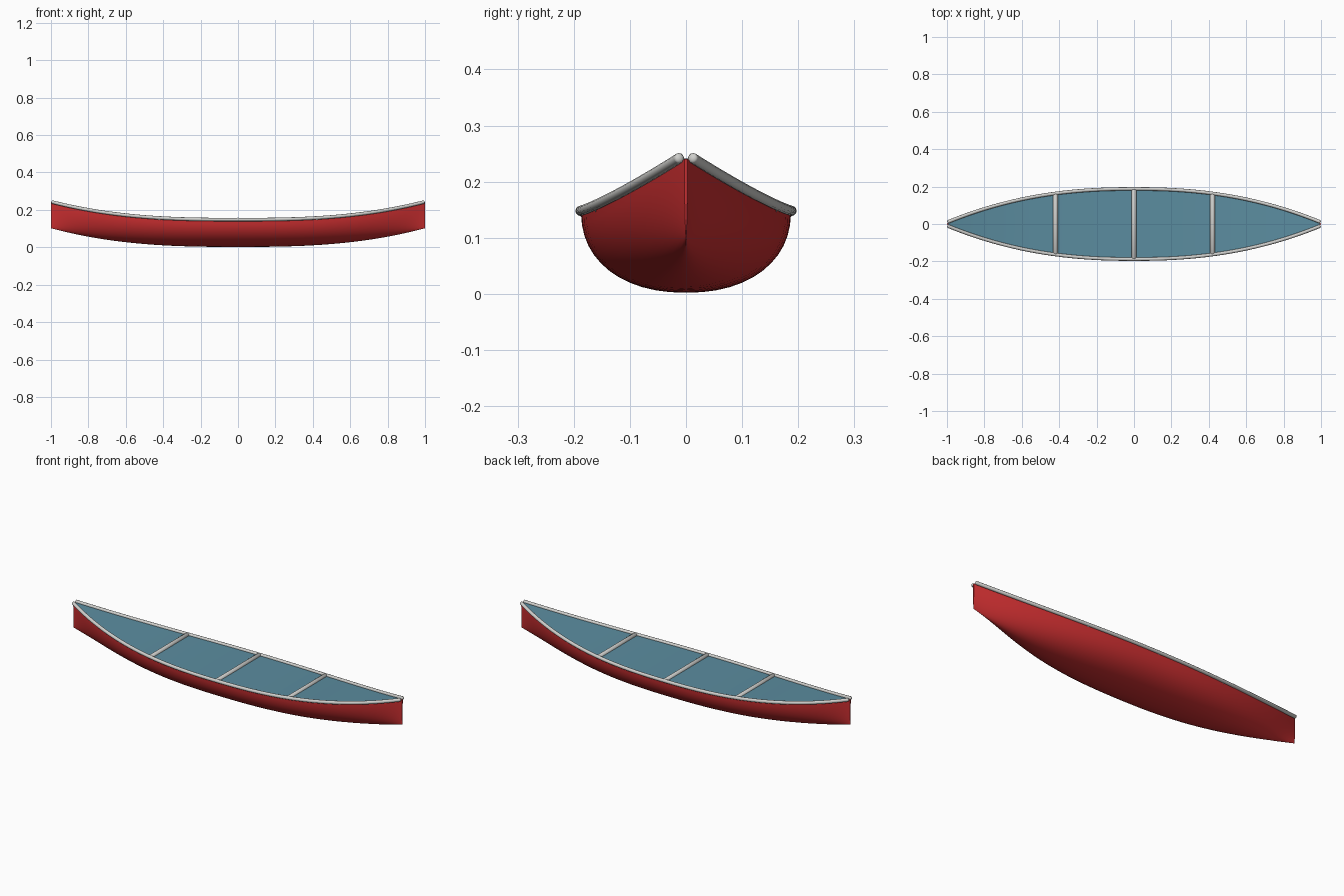
import bpy, bmesh, math
from mathutils import Vector

if "Cube" in bpy.data.objects:
    bpy.data.objects.remove(bpy.data.objects["Cube"])


def material(name, rgb):
    m = bpy.data.materials.new(name)
    m.diffuse_color = (*rgb, 1)
    m.use_nodes = True
    m.node_tree.nodes["Principled BSDF"].inputs["Base Color"].default_value = m.diffuse_color
    return m


RED = material("hull red", (0.6, 0.028, 0.03))
BLUE = material("inside blue", (0.105, 0.265, 0.35))
GREY = material("trim grey", (0.62, 0.62, 0.6))

STATIONS = [-math.cos(math.pi * i / 48) for i in range(49)]


def sheer(x):       # height of the hull's upper edge
    return 0.146 + 0.094 * abs(x) ** 2.7


def keel(x):        # height of the hull's lowest line
    return 0.002 + 0.1 * abs(x) ** 2.7


def half_width(x):
    return 0.003 + 0.184 * (1 - abs(x) ** 2.3)


def finish(name, rows, mat, closed=False, caps=False):
    """Skin a list of equally long point rows."""
    bm = bmesh.new()
    grid = [[bm.verts.new(p) for p in row] for row in rows]
    n = len(grid[0])
    for a, b in zip(grid, grid[1:]):
        for j in range(n if closed else n - 1):
            k = (j + 1) % n
            bm.faces.new((a[j], a[k], b[k], b[j]))
    if caps:
        bm.faces.new(grid[0])
        bm.faces.new(grid[-1])
    bmesh.ops.recalc_face_normals(bm, faces=bm.faces)
    mesh = bpy.data.meshes.new(name)
    bm.to_mesh(mesh)
    bm.free()
    mesh.materials.append(mat)
    ob = bpy.data.objects.new(name, mesh)
    bpy.context.collection.objects.link(ob)
    bpy.ops.object.select_all(action='DESELECT')
    bpy.context.view_layer.objects.active = ob
    ob.select_set(True)
    bpy.ops.object.shade_smooth_by_angle(angle=math.radians(40))
    return ob


def tube(name, path, radius, mat, sides=12):
    """Round bar along a path, with rounded ends."""
    path = [Vector(p) for p in path]
    d0 = (path[0] - path[1]).normalized()
    d1 = (path[-1] - path[-2]).normalized()
    rounding = [(0.5, 0.35), (0.3, 0.75)]
    pts = [(path[0] + d0 * radius * a, radius * r) for a, r in rounding]
    pts += [(p, radius) for p in path]
    pts += [(path[-1] + d1 * radius * a, radius * r) for a, r in reversed(rounding)]
    rows = []
    for i, (p, r) in enumerate(pts):
        t = (pts[min(i + 1, len(pts) - 1)][0] - pts[max(i - 1, 0)][0]).normalized()
        side = t.cross(Vector((0, 0, 1))).normalized()
        up = side.cross(t)
        rows.append([p + r * (side * math.cos(a) + up * math.sin(a))
                     for a in (2 * math.pi * j / sides for j in range(sides))])
    return finish(name, rows, mat, closed=True, caps=True)


# Hull: round in the middle, narrowing to upright stems
hull_rows = []
for x in STATIONS:
    w, top, low = half_width(x), sheer(x), keel(x)
    e = 2 / (2.2 - 0.5 * abs(x) ** 3)
    row = []
    for j in range(25):
        a = math.pi * j / 24 - math.pi / 2
        s = math.sin(a)
        y = math.copysign(abs(s) ** e, s) * w
        row.append((x, y, top - (top - low) * max(math.cos(a), 0) ** e))
    hull_rows.append(row)
finish("hull", hull_rows, RED, closed=True, caps=True)

# Inside surface, level across and following the upper edge
inside = [[(x * 0.995, half_width(x) * s, sheer(x) + 0.001) for s in (-1, 0, 1)]
          for x in STATIONS]
finish("inside", inside, BLUE)

# Gunwales
for name, s in (("front_gunwale", -1), ("back_gunwale", 1)):
    tube(name, [(x * 0.993, s * (0.012 + 0.176 * (1 - abs(x) ** 2.3)), sheer(x) + 0.002)
                for x in STATIONS], 0.0092, GREY)

# Cross bars
for name, x in (("left_thwart", -0.42), ("middle_thwart", 0), ("right_thwart", 0.42)):
    w = half_width(x) - 0.004
    tube(name, [(x, -w, sheer(x)), (x, 0, sheer(x)), (x, w, sheer(x))], 0.0125, GREY)
